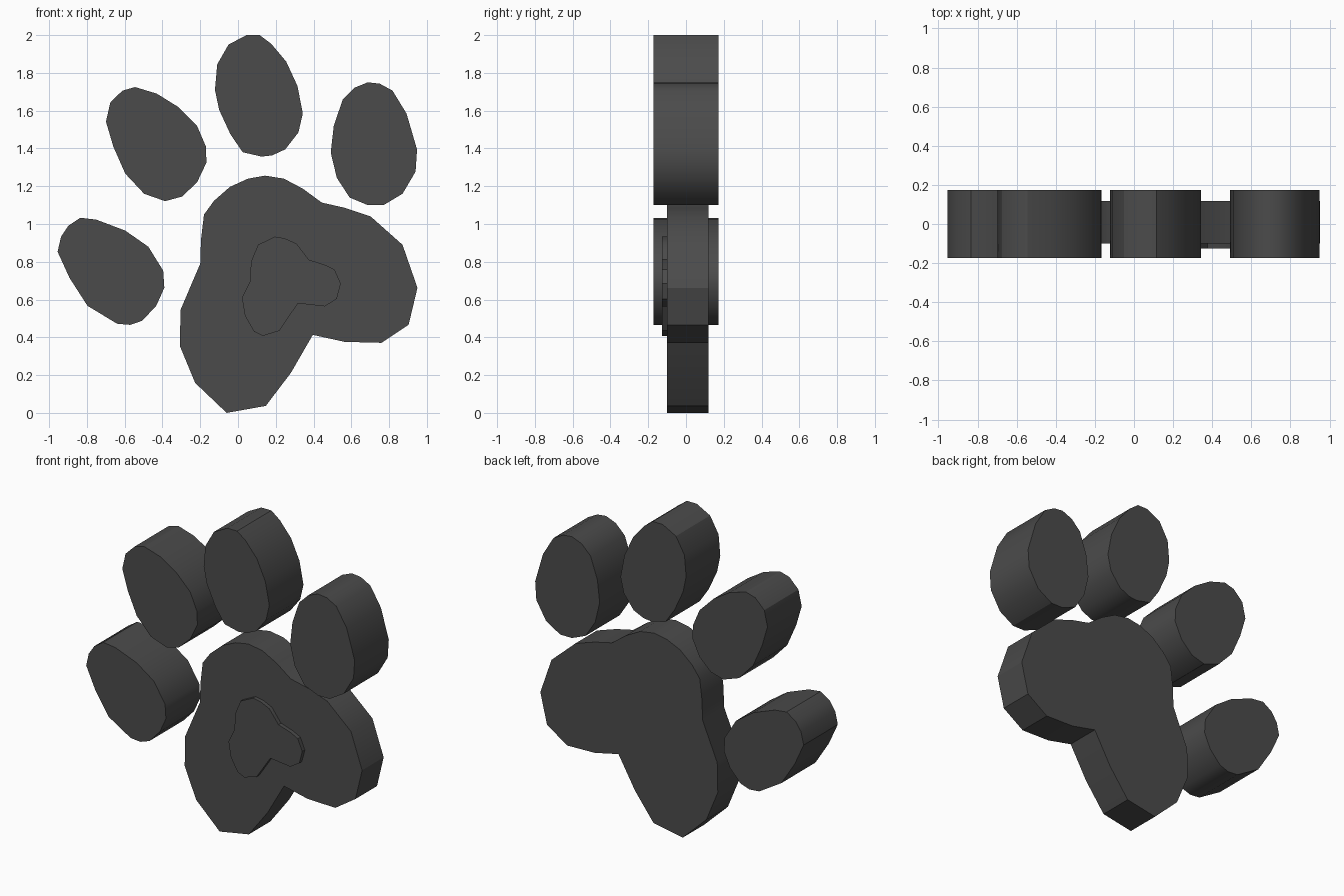
import bpy, bmesh, math

dark = bpy.data.materials.new("dark_grey")
dark.diffuse_color = (0.07, 0.07, 0.07, 1)


def slab(name, outline, y_front, y_back):
    """Extrude a closed front-view outline (x, z) along y."""
    bm = bmesh.new()
    face = bm.faces.new([bm.verts.new((x, y_front, z)) for x, z in outline])
    ext = bmesh.ops.extrude_face_region(bm, geom=[face], use_keep_orig=True)
    moved = [g for g in ext["geom"] if isinstance(g, bmesh.types.BMVert)]
    bmesh.ops.translate(bm, verts=moved, vec=(0, y_back - y_front, 0))
    bmesh.ops.recalc_face_normals(bm, faces=bm.faces)
    mesh = bpy.data.meshes.new(name)
    bm.to_mesh(mesh)
    bm.free()
    mesh.materials.append(dark)
    obj = bpy.data.objects.new(name, mesh)
    bpy.context.collection.objects.link(obj)
    bpy.ops.object.select_all(action='DESELECT')
    obj.select_set(True)
    bpy.context.view_layer.objects.active = obj
    bpy.ops.object.shade_smooth_by_angle(angle=math.radians(30))
    return obj


# Toes: thick egg-shaped slabs
toes = {
    "outer_left_toe": [
        (-.834, 1.033), (-.75, 1.023), (-.597, .965), (-.475, .88), (-.396, .753),
        (-.39, .662), (-.433, .567), (-.507, .488), (-.57, .466), (-.64, .472),
        (-.797, .567), (-.892, .715), (-.955, .853), (-.937, .933), (-.898, .991)],
    "inner_left_toe": [
        (-.545, 1.725), (-.43, 1.69), (-.317, 1.62), (-.217, 1.52), (-.17, 1.41),
        (-.167, 1.325), (-.217, 1.22), (-.297, 1.145), (-.386, 1.121), (-.497, 1.16),
        (-.597, 1.267), (-.66, 1.41), (-.699, 1.542), (-.676, 1.643), (-.612, 1.706)],
    "middle_toe": [
        (.045, 2.0), (.115, 2.0), (.175, 1.955), (.255, 1.86), (.315, 1.73),
        (.343, 1.585), (.32, 1.485), (.25, 1.395), (.18, 1.363), (.125, 1.357),
        (.025, 1.38), (-.04, 1.475), (-.1, 1.605), (-.122, 1.71), (-.11, 1.845),
        (-.05, 1.95)],
    "right_toe": [
        (.687, 1.75), (.75, 1.743), (.818, 1.706), (.892, 1.585), (.948, 1.394),
        (.94, 1.277), (.871, 1.16), (.771, 1.1), (.687, 1.1), (.591, 1.14),
        (.523, 1.245), (.491, 1.378), (.507, 1.52), (.555, 1.66), (.618, 1.722)],
}
for name, outline in toes.items():
    slab(name, outline, -.173, .173)

# Main pad: thinner, three-lobed
slab("main_pad", [
    (-.06, 0), (.147, .037), (.28, .212), (.396, .413), (.565, .376), (.76, .371),
    (.903, .466), (.95, .662), (.871, .89), (.702, 1.04), (.565, 1.086), (.444, 1.113),
    (.343, 1.187), (.243, 1.24), (.143, 1.256), (.053, 1.24), (-.042, 1.197),
    (-.127, 1.123), (-.18, 1.05), (-.196, .917), (-.2, .79), (-.304, .546),
    (-.308, .355), (-.227, .159)], -.1, .118)

# Small raised patch on the front of the pad
slab("raised_patch", [
    (.195, .933), (.248, .924), (.31, .896), (.343, .853), (.375, .811), (.46, .784),
    (.512, .758), (.544, .684), (.523, .604), (.46, .564), (.317, .58), (.22, .435),
    (.132, .408), (.085, .43), (.037, .514), (.021, .61), (.063, .694), (.069, .8),
    (.106, .89)], -.126, -.095)
